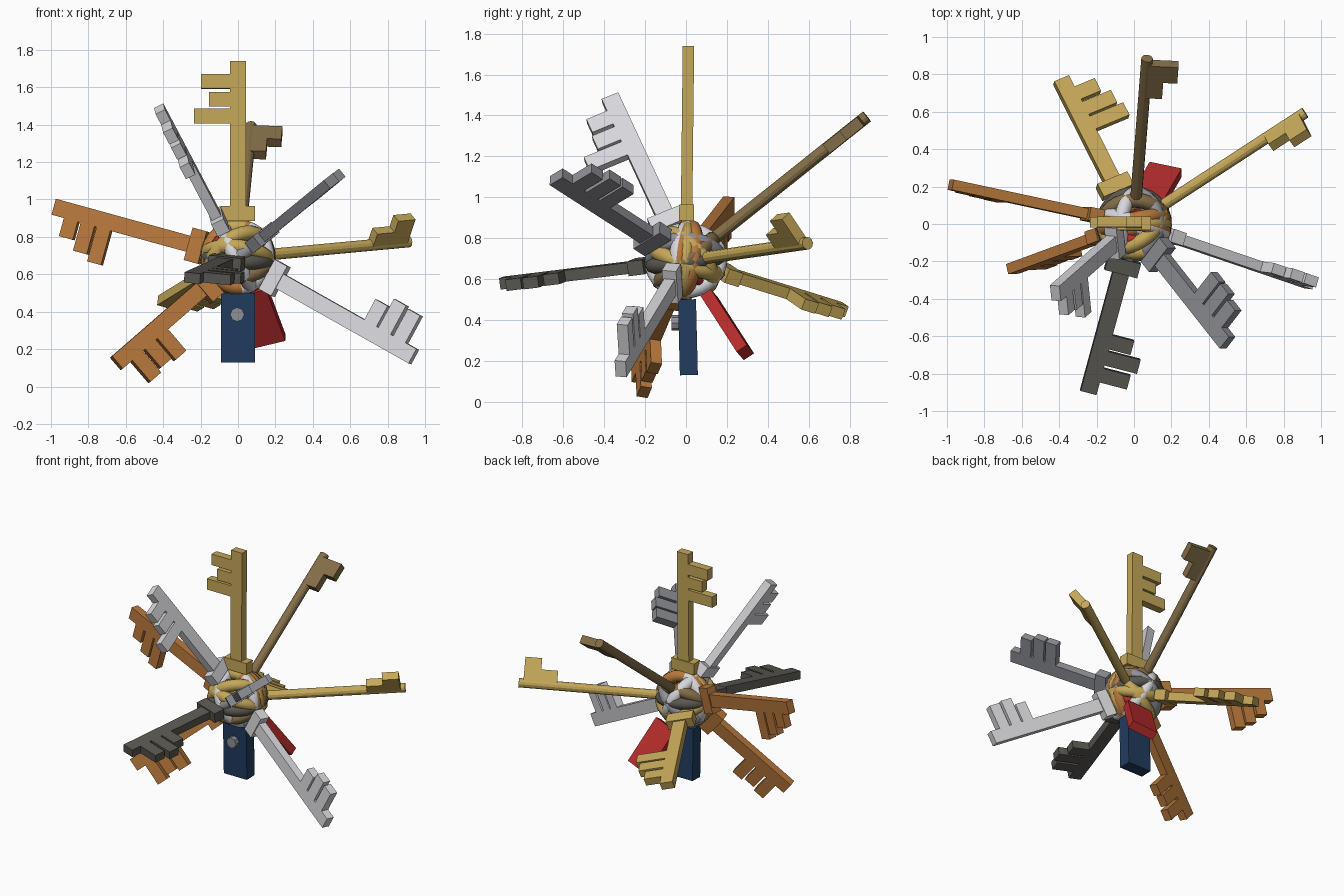
import bpy, bmesh, math
from mathutils import Matrix, Vector

if "Cube" in bpy.data.objects:
    bpy.data.objects.remove(bpy.data.objects["Cube"])

CENTER = Vector((0, 0, 0.69))


def material(name, r, g, b):
    m = bpy.data.materials.new(name)
    m.use_nodes = True
    m.diffuse_color = (r, g, b, 1)
    m.node_tree.nodes["Principled BSDF"].inputs["Base Color"].default_value = (r, g, b, 1)
    return m


gold = material("gold", 0.56, 0.39, 0.10)
copper = material("copper", 0.48, 0.19, 0.045)
silver = material("silver", 0.68, 0.68, 0.71)
gray = material("gray", 0.28, 0.285, 0.31)
dark = material("dark_gray", 0.10, 0.097, 0.083)
bronze = material("bronze", 0.23, 0.155, 0.065)
blue = material("blue", 0.015, 0.045, 0.115)
red = material("red", 0.48, 0.026, 0.026)


def frame(tip, side):
    """Local x = side, y = outward along the key, z = flat normal."""
    reach = Vector(tip) - CENTER
    y = reach.normalized()
    s = Vector(side)
    x = (s - y * s.dot(y)).normalized()
    z = x.cross(y)
    rot = Matrix((x, y, z)).transposed().to_4x4()
    return Matrix.Translation(CENTER) @ rot, reach.length


def finish(name, bm, mat, matrix, smooth=False):
    bmesh.ops.recalc_face_normals(bm, faces=bm.faces)
    me = bpy.data.meshes.new(name)
    bm.to_mesh(me)
    bm.free()
    me.materials.append(mat)
    for p in me.polygons:
        p.use_smooth = smooth
    ob = bpy.data.objects.new(name, me)
    ob.matrix_world = matrix
    bpy.context.collection.objects.link(ob)
    return ob


def plate(name, outline, thick, mat, matrix):
    bm = bmesh.new()
    face = bm.faces.new([bm.verts.new((x, y, -thick / 2)) for x, y in outline])
    out = bmesh.ops.extrude_face_region(bm, geom=[face])
    verts = [v for v in out["geom"] if isinstance(v, bmesh.types.BMVert)]
    bmesh.ops.translate(bm, verts=verts, vec=(0, 0, thick))
    return finish(name, bm, mat, matrix)


def slab(name, half, y0, y1, thick, mat, matrix):
    return plate(name, [(-half, y0), (half, y0), (half, y1), (-half, y1)], thick, mat, matrix)


def ring(name, mat, matrix, major=0.163, minor=0.04, steps=28, sides=10):
    bm = bmesh.new()
    loops = []
    for i in range(steps):
        a = math.tau * i / steps
        loop = []
        for j in range(sides):
            b = math.tau * j / sides
            r = major + minor * math.cos(b)
            loop.append(bm.verts.new((r * math.cos(a), r * math.sin(a), minor * math.sin(b))))
        loops.append(loop)
    for i in range(steps):
        p, q = loops[i], loops[(i + 1) % steps]
        for j in range(sides):
            k = (j + 1) % sides
            bm.faces.new((p[j], q[j], q[k], p[k]))
    finish(name, bm, mat, matrix, smooth=True)


def rod(name, radius, y0, y1, mat, matrix, sides=12):
    bm = bmesh.new()
    bmesh.ops.create_cone(bm, cap_ends=True, segments=sides, radius1=radius, radius2=radius,
                          depth=y1 - y0)
    bmesh.ops.rotate(bm, verts=bm.verts, matrix=Matrix.Rotation(math.pi / 2, 3, "X"))
    bmesh.ops.translate(bm, verts=bm.verts, vec=(0, (y0 + y1) / 2, 0))
    return finish(name, bm, mat, matrix)


def flat_key(name, tip, side, teeth, mat):
    """Ring bow, collar, and a flat shaft whose outline carries three teeth."""
    m, length = frame(tip, side)
    half = 0.044
    outline = [(-half, 0.2), (-half, length), (half, length)]
    for depth, start in zip(teeth, (0.07, 0.165, 0.255)):
        a, b = length - start, length - start - 0.078
        outline += [(half, a), (half + depth, a), (half + depth, b), (half, b)]
    outline.append((half, 0.2))
    plate(name + "_shaft", outline, 0.056, mat, m)
    slab(name + "_collar", 0.09, 0.195, 0.275, 0.072, mat, m)
    ring(name + "_bow", mat, m)


def round_key(name, tip, side, mat):
    """Ring bow and a round shaft with a stepped bit."""
    m, length = frame(tip, side)
    rod(name + "_shaft", 0.031, 0.19, length, mat, m)
    a, b, c = length - 0.03, length - 0.14, length - 0.25
    plate(name + "_bit", [(0, a), (0.17, a), (0.17, b), (0.095, b), (0.095, c), (0, c)],
          0.056, mat, m)
    ring(name + "_bow", mat, m)


# Flat keys fanned around the bundle
flat_key("top_gold_key", (0, 0.012, 1.74), (-1, 0, 0), (0.155, 0.11, 0.19), gold)
flat_key("back_gold_key", (-0.39, 0.77, 0.45), (0.87, 0.36, -0.25), (0.12, 0.17, 0.2), gold)
flat_key("left_silver_key", (0.94, -0.32, 0.16), (0.45, -0.05, 0.88), (0.165, 0.175, 0.125), silver)
flat_key("upper_silver_key", (-0.42, -0.37, 1.485), (0.09, -0.93, -0.37), (0.11, 0.12, 0.2), silver)
flat_key("gray_key", (0.5, -0.635, 1.1), (0.55, 0.7, 0.43), (0.13, 0.16, 0.16), gray)
flat_key("dark_key", (-0.245, -0.9, 0.58), (0.96, -0.25, -0.1), (0.15, 0.18, 0.12), dark)
flat_key("low_copper_key", (-0.65, -0.24, 0.125), (0.64, 0.03, -0.76), (0.15, 0.13, 0.15), copper)
flat_key("side_copper_key", (-0.98, 0.21, 0.96), (-0.27, 0, -0.96), (0.1, 0.155, 0.19), copper)

# Round-shafted keys
round_key("bronze_key", (0.07, 0.885, 1.395), (0.99, -0.06, -0.05), bronze)
round_key("round_gold_key", (0.915, 0.595, 0.775), (0.04, -0.085, 0.125), gold)

# Blue fob with a round button
m, length = frame((0, 0.014, 0.13), (1, 0, 0))
slab("blue_fob", 0.092, 0.19, length, 0.088, blue, m)
rod("fob_button", 0.038, -0.072, -0.025, gray, Matrix.Translation((-0.004, 0, 0.385)), sides=8)

# Red fob with a thin link
m, length = frame((0.168, 0.29, 0.24), (0.95, -0.2, 0.23))
slab("red_fob", 0.09, 0.22, length, 0.06, red, m)
ring("red_fob_link", red, m, major=0.15, minor=0.025)
